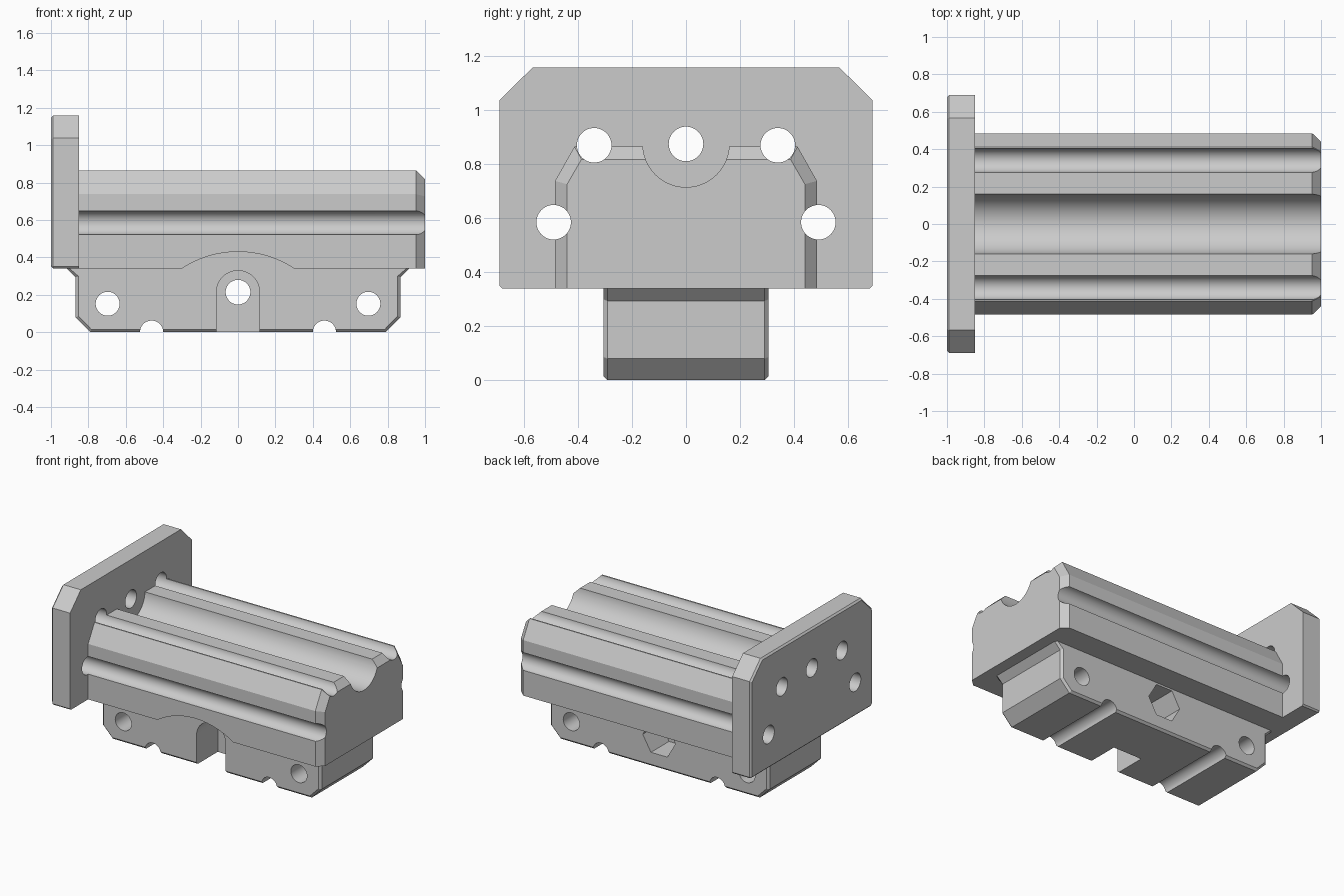
import bpy, bmesh, math
from mathutils import Matrix, Vector

cube = bpy.data.objects.get("Cube")
if cube:
    bpy.data.objects.remove(cube, do_unlink=True)

grey = bpy.data.materials.new("plain_grey")
grey.use_nodes = True
COLOUR = (0.6, 0.6, 0.6, 1)
grey.diffuse_color = COLOUR
grey.node_tree.nodes["Principled BSDF"].inputs["Base Color"].default_value = COLOUR


def loft(name, sections):
    """Solid through a row of equal-length closed loops of 3D points."""
    bm = bmesh.new()
    rings = [[bm.verts.new(p) for p in s] for s in sections]
    n = len(rings[0])
    for a, b in zip(rings, rings[1:]):
        for i in range(n):
            j = (i + 1) % n
            bm.faces.new((a[i], a[j], b[j], b[i]))
    bm.faces.new(rings[0])
    bm.faces.new(rings[-1])
    bmesh.ops.recalc_face_normals(bm, faces=bm.faces)
    mesh = bpy.data.meshes.new(name)
    bm.to_mesh(mesh)
    bm.free()
    obj = bpy.data.objects.new(name, mesh)
    obj.data.materials.append(grey)
    bpy.context.collection.objects.link(obj)
    return obj


def mirrored(half):
    """Closed profile from its positive half."""
    return half + [(-a, b) for a, b in reversed(half)]


def along_x(profile, x):
    return [(x, a, b) for a, b in profile]


def along_y(profile, y):
    return [(a, y, b) for a, b in profile]


def circle(a, b, r, n=48, turn=0.0):
    return [(a + r * math.cos(turn + math.tau * i / n),
             b + r * math.sin(turn + math.tau * i / n)) for i in range(n)]


def cut(obj, place, profile, start, end):
    """Subtract a straight prism from the object."""
    cutter = loft("cutter", [place(profile, start), place(profile, end)])
    cutter.hide_render = True
    mod = obj.modifiers.new("cut", "BOOLEAN")
    mod.operation = "DIFFERENCE"
    mod.solver = "EXACT"
    mod.object = cutter
    bpy.ops.object.select_all(action="DESELECT")
    bpy.context.view_layer.objects.active = obj
    obj.select_set(True)
    bpy.ops.object.modifier_apply(modifier=mod.name)
    bpy.data.objects.remove(cutter, do_unlink=True)


def finish(obj):
    bpy.ops.object.select_all(action="DESELECT")
    bpy.context.view_layer.objects.active = obj
    obj.select_set(True)
    bpy.ops.object.shade_smooth_by_angle(angle=math.radians(20))


ROD = 0.064
BASE = 0.34
rods = [(s * y, z) for y, z in ((0.34, 0.87), (0.49, 0.585)) for s in (1, -1)]

# End plate with clipped top corners and a softened outer rim
plate_half = [(0.68, BASE), (0.69, BASE + 0.01), (0.69, 1.037), (0.568, 1.158)]
rim_half = [(0.67, BASE + 0.012), (0.678, BASE + 0.02), (0.678, 1.032), (0.563, 1.146)]
plate = loft("end_plate", [along_x(mirrored(rim_half), -1),
                           along_x(mirrored(plate_half), -0.988),
                           along_x(mirrored(plate_half), -0.85)])
for y, z in rods + [(0, 0.875)]:
    cut(plate, along_x, circle(y, z, ROD), -1.1, -0.7)

# Main body with a chamfered free end
body_half = [(0.485, BASE), (0.485, 0.738), (0.413, 0.865)]
end_half = [(0.44, BASE), (0.44, 0.726), (0.387, 0.818)]
body = loft("grooved_body", [along_x(mirrored(body_half), -0.85),
                             along_x(mirrored(body_half), 0.953),
                             along_x(mirrored(end_half), 1)])
for y, z in rods:
    cut(body, along_x, circle(y, z, ROD), -0.95, 1.1)
cut(body, along_x, circle(0, 0.875, 0.16, 72), -0.95, 1.1)
# Shallow curved relief under the front edge
cut(body, along_y, circle(0, -0.115, 0.545, 144), -0.6, -0.304)

# Mounting foot, flared at the top and edged all round
foot_half = [(0.79, 0), (0.868, 0.08), (0.868, 0.293), (0.915, BASE), (0.915, BASE + 0.01)]
edge_half = [(0.784, 0.015), (0.853, 0.086), (0.853, 0.299), (0.9, BASE), (0.9, BASE + 0.01)]
foot = loft("mounting_foot", [along_y(mirrored(edge_half), -0.305),
                              along_y(mirrored(foot_half), -0.29),
                              along_y(mirrored(foot_half), 0.29),
                              along_y(mirrored(edge_half), 0.305)])
for s in (1, -1):
    cut(foot, along_y, circle(s * 0.697, 0.152, 0.064), -0.4, 0.4)   # cross holes
    cut(foot, along_y, circle(s * 0.462, 0, 0.062), -0.4, 0.4)       # underside grooves

# Arched screw slot in the front, nut pocket in the back, bore between
HOLE_Z = 0.214
arch = [(0.115 * math.cos(math.pi * i / 24), HOLE_Z + 0.115 * math.sin(math.pi * i / 24))
        for i in range(25)] + [(-0.115, -0.1), (0.115, -0.1)]
cut(foot, along_y, arch, -0.4, -0.065)
cut(foot, along_y, circle(0, HOLE_Z, 0.13, 6), 0.1, 0.4)
cut(foot, along_y, circle(0, HOLE_Z, 0.066), -0.4, 0.4)

for part in (plate, body, foot):
    finish(part)
